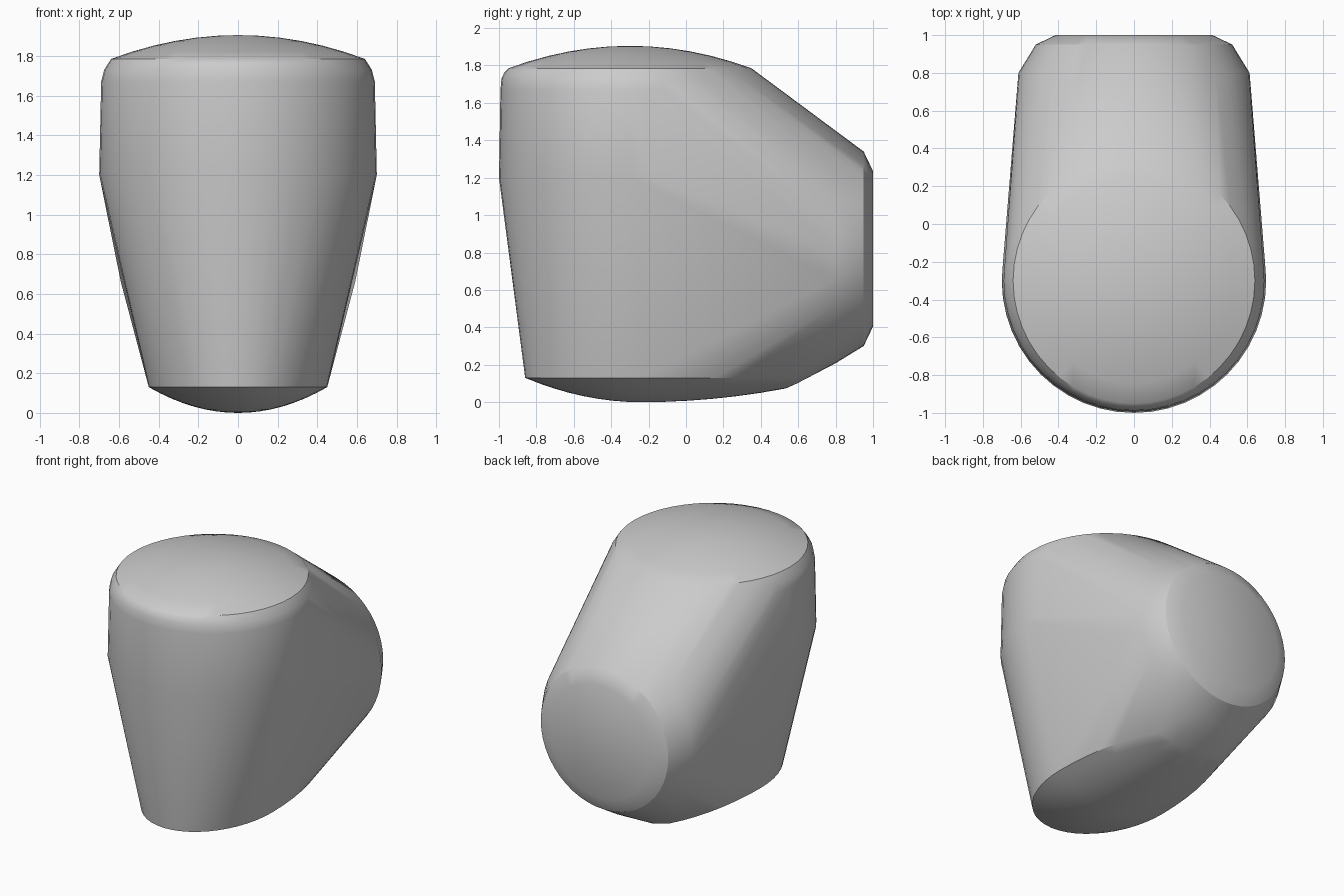
import bpy
import bmesh
from math import cos, sin, sqrt, tau

if "Cube" in bpy.data.objects:
    bpy.data.objects.remove(bpy.data.objects["Cube"], do_unlink=True)

SEGMENTS = 48
bm = bmesh.new()


def circle(radius_a, radius_b):
    """Points round an ellipse, starting on the +x side."""
    for i in range(SEGMENTS):
        a = tau * i / SEGMENTS
        yield radius_a * cos(a), radius_b * sin(a)


def level_ring(z, radius_x, radius_y, y=-0.3):
    for a, b in circle(radius_x, radius_y):
        bm.verts.new((a, y + b, z))


def back_ring(y, radius, z=0.82):
    for a, b in circle(radius, radius):
        bm.verts.new((a, y, z + b))


# Upright drum with a softly rounded, domed top
for z, rx, ry in ((1.2, 0.7, 0.7), (1.67, 0.69, 0.692), (1.73, 0.675, 0.687),
                  (1.765, 0.648, 0.67)):
    level_ring(z, rx, ry)
for k in range(6):
    t = 1 - k / 6
    level_ring(1.905 - 0.12 * t * t, 0.64 * t, 0.65 * t)
bm.verts.new((0, -0.3, 1.905))

# Shallow curved underside, longer towards the back
for k in range(8):
    t = 1 - k / 8
    for a, b in circle(0.45 * t, t):
        y = -0.24 + b * (0.62 if b < 0 else 1.03)
        if y < 0.62:
            bm.verts.new((a, y, 0.13 * t * t))
bm.verts.new((0, -0.24, 0))

# Round rear end with a bevelled cap
for y, radius in ((0.8, 0.612), (0.95, 0.52), (1.0, 0.415)):
    back_ring(y, radius)

# Stretch one skin over all the rings
hull = bmesh.ops.convex_hull(bm, input=bm.verts)
spare = {g for g in hull["geom_interior"] + hull["geom_unused"]
         if isinstance(g, bmesh.types.BMVert)}
bmesh.ops.delete(bm, geom=list(spare), context="VERTS")
bmesh.ops.dissolve_limit(bm, angle_limit=0.005, verts=bm.verts, edges=bm.edges)
bmesh.ops.recalc_face_normals(bm, faces=bm.faces)

mesh = bpy.data.meshes.new("rounded_body")
bm.to_mesh(mesh)
bm.free()
body = bpy.data.objects.new("rounded_body", mesh)
bpy.context.collection.objects.link(body)

# Plain grey colour
grey = bpy.data.materials.new("neutral_grey")
grey.use_nodes = True
grey.diffuse_color = (0.6, 0.6, 0.6, 1)
grey.node_tree.nodes["Principled BSDF"].inputs["Base Color"].default_value = grey.diffuse_color
mesh.materials.append(grey)

bpy.context.view_layer.objects.active = body
body.select_set(True)
bpy.ops.object.shade_smooth_by_angle(angle=0.52)
